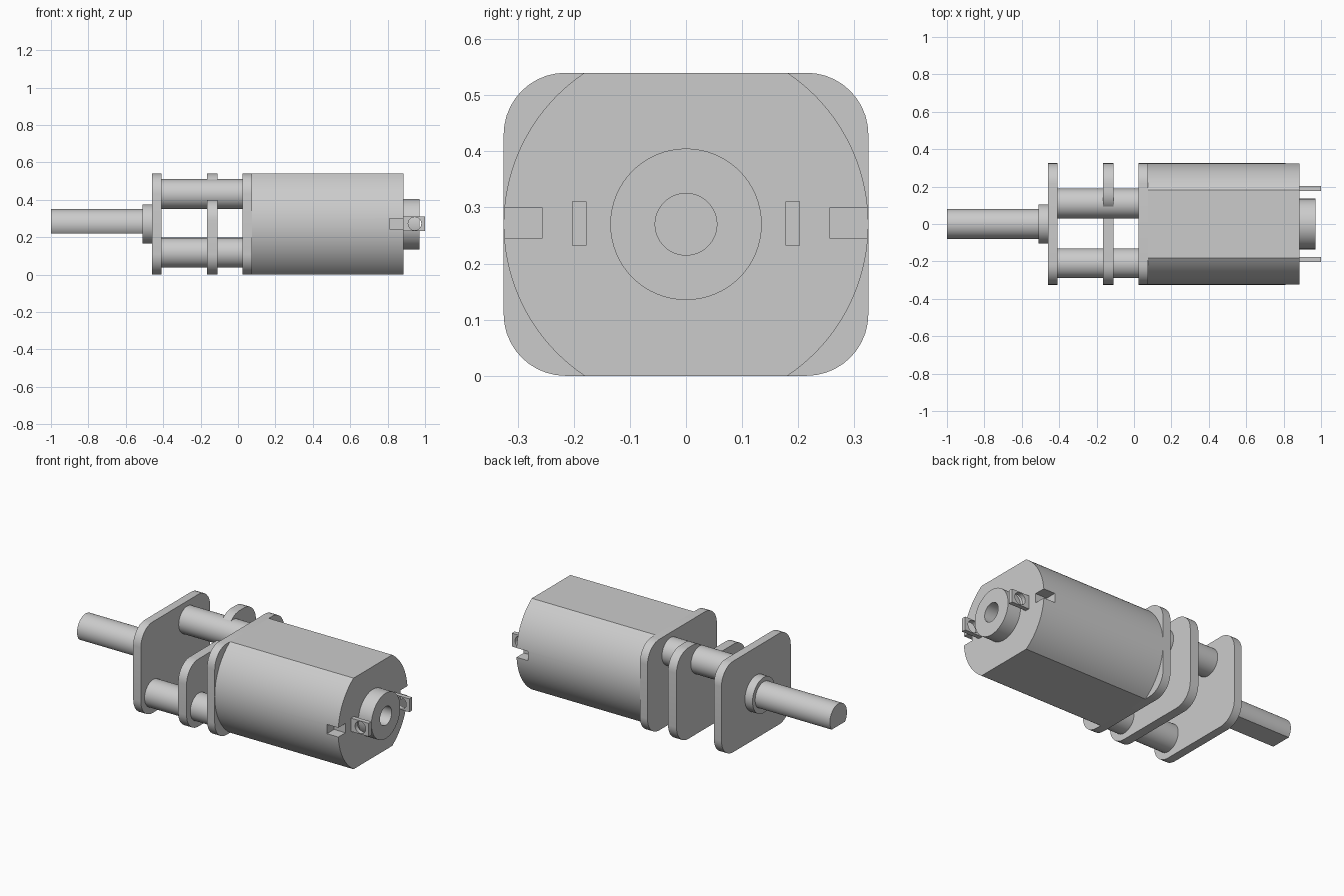
import bpy, bmesh
from math import pi, sin, cos, asin

cube = bpy.data.objects.get("Cube")
if cube:
    bpy.data.objects.remove(cube, do_unlink=True)

MID = 0.27      # height of the motor axis
HALF_Y = 0.325  # half width of plates and motor can
TOP = 0.54
ROUND = 0.11    # plate corner radius

grey = bpy.data.materials.new("light grey metal")
grey.use_nodes = True
grey.diffuse_color = (0.6, 0.6, 0.6, 1)
grey.node_tree.nodes["Principled BSDF"].inputs["Base Color"].default_value = (0.6, 0.6, 0.6, 1)


def arc(u, v, r, start, end, n=10):
    """Points on an arc, from start to end angle."""
    return [(u + r * cos(start + (end - start) * i / n),
             v + r * sin(start + (end - start) * i / n)) for i in range(n + 1)]


def circle(u, v, r, n=64):
    return arc(u, v, r, 0, 2 * pi, n)[:-1]


def box(u0, u1, v0, v1):
    return [(u0, v0), (u1, v0), (u1, v1), (u0, v1)]


def prism(name, outline, start, end, axis="x"):
    """Extrude an outline: (y, z) along x, or (x, z) along y."""
    def place(p, d):
        return (d, p[0], p[1]) if axis == "x" else (p[0], d, p[1])
    bm = bmesh.new()
    face = bm.faces.new([bm.verts.new(place(p, start)) for p in outline])
    out = bmesh.ops.extrude_face_region(bm, geom=[face])
    moved = [g for g in out["geom"] if isinstance(g, bmesh.types.BMVert)]
    shift = place((0, 0), end - start)
    bmesh.ops.translate(bm, verts=moved, vec=shift)
    bmesh.ops.recalc_face_normals(bm, faces=bm.faces[:])
    mesh = bpy.data.meshes.new(name)
    bm.to_mesh(mesh)
    bm.free()
    obj = bpy.data.objects.new(name, mesh)
    bpy.context.collection.objects.link(obj)
    mesh.materials.append(grey)
    parts.append(obj)
    return obj


def cut(obj, cutter):
    """Subtract the cutter from the part and discard it."""
    mod = obj.modifiers.new("cut", "BOOLEAN")
    mod.operation = "DIFFERENCE"
    mod.solver = "EXACT"
    mod.object = cutter
    bpy.context.view_layer.objects.active = obj
    bpy.ops.object.modifier_apply(modifier=mod.name)
    parts.remove(cutter)
    bpy.data.objects.remove(cutter, do_unlink=True)


parts = []

# Gearbox plates
inner = HALF_Y - ROUND
lower = arc(-inner, ROUND, ROUND, pi, 1.5 * pi) + arc(inner, ROUND, ROUND, 1.5 * pi, 2 * pi)
back_top = arc(inner, TOP - ROUND, ROUND, 0, pi / 2)
plate = lower + back_top + arc(-inner, TOP - ROUND, ROUND, pi / 2, pi)
prism("output_plate", plate, -0.46, -0.41)
prism("motor_plate", plate, 0.025, 0.075)

# Middle plate steps down towards the front
STEP_Y, STEP_Z = 0.06, 0.4
stepped = (lower + back_top
           + arc(STEP_Y + ROUND, TOP - ROUND, ROUND, pi / 2, pi)
           + [(STEP_Y, STEP_Z)]
           + arc(-inner, STEP_Z - ROUND, ROUND, pi / 2, pi))
prism("middle_plate", stepped, -0.165, -0.11)

# Spacer posts between the plates
for name, y, z in (("back_post", 0.11, 0.43), ("front_post", -0.21, 0.117)):
    prism(name, circle(y, z, 0.08), -0.41, 0.025)

# Output collar and D-shaped shaft
prism("shaft_collar", circle(0, MID, 0.105), -0.51, -0.46)
flat = asin(0.05 / 0.08)
prism("output_shaft", arc(0, MID, 0.08, -flat, pi + flat, 48), -1.0, -0.51)

# Motor can: cylinder with flat top and bottom
t = asin(MID / HALF_Y)
can = prism("motor_can", arc(0, MID, HALF_Y, -t, t, 40) + arc(0, MID, HALF_Y, pi - t, pi + t, 40),
            0.075, 0.885)
for side in (-1, 1):
    y0, y1 = sorted((side * 0.257, side * 0.4))
    cut(can, prism("notch_cutter", box(y0, y1, 0.245, 0.3), 0.81, 0.95))

# Rear bearing boss with a blind hole
boss = prism("bearing_boss", circle(0, MID, 0.135), 0.885, 0.97)
cut(boss, prism("bore_cutter", circle(0, MID, 0.055), 0.8, 1.1))

# Solder terminals with round eyes
for name, y in (("front_terminal", -0.19), ("back_terminal", 0.19)):
    tab = prism(name, box(0.885, 1.0, 0.232, 0.311), y - 0.013, y + 0.013, "y")
    cut(tab, prism("eye_cutter", circle(0.945, 0.272, 0.035, 32), y - 0.1, y + 0.1, "y"))

# Smooth curved walls, keep edges crisp
bpy.ops.object.select_all(action="DESELECT")
for obj in parts:
    obj.select_set(True)
bpy.context.view_layer.objects.active = parts[0]
bpy.ops.object.shade_smooth_by_angle()
